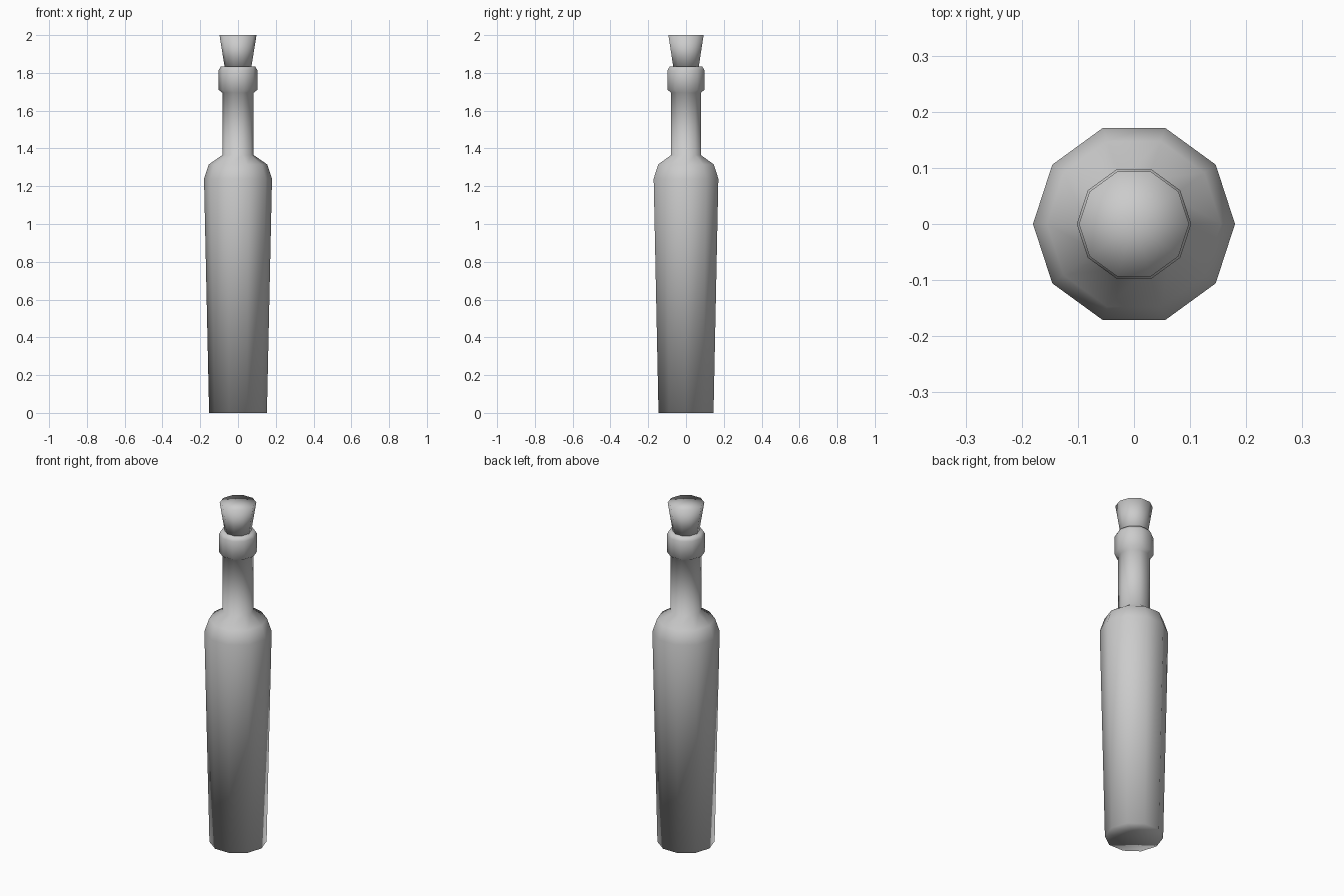
import bpy
import bmesh
from math import cos, sin, pi

if "Cube" in bpy.data.objects:
    bpy.data.objects.remove(bpy.data.objects["Cube"])

SIDES = 10


def lathe(name, profile, base_z, top_z):
    """Revolve (radius, z) points; close both ends with a fan to a centre point."""
    bm = bmesh.new()
    rings = [[bm.verts.new((r * cos(2 * pi * i / SIDES), r * sin(2 * pi * i / SIDES), z))
              for i in range(SIDES)] for r, z in profile]
    low, high = bm.verts.new((0, 0, base_z)), bm.verts.new((0, 0, top_z))
    for i in range(SIDES):
        j = (i + 1) % SIDES
        for a, b in zip(rings, rings[1:]):
            bm.faces.new((a[i], a[j], b[j], b[i]))
        bm.faces.new((low, rings[0][j], rings[0][i]))
        bm.faces.new((high, rings[-1][i], rings[-1][j]))
    bmesh.ops.recalc_face_normals(bm, faces=bm.faces)
    for f in bm.faces:
        f.smooth = True
    mesh = bpy.data.meshes.new(name)
    bm.to_mesh(mesh)
    bm.free()
    obj = bpy.data.objects.new(name, mesh)
    bpy.context.collection.objects.link(obj)
    return obj


# Bottle: tapered body with shallow hollow base, shoulder, neck and collar
lathe("bottle", [
    (0.153, 0.0), (0.18, 1.24), (0.155, 1.315), (0.083, 1.365),
    (0.083, 1.695), (0.102, 1.71), (0.102, 1.815), (0.09, 1.835),
], 0.03, 1.835)

# Stopper: flared cork pushed into the mouth
lathe("cork", [(0.069, 1.82), (0.098, 2.0)], 1.82, 2.0)
